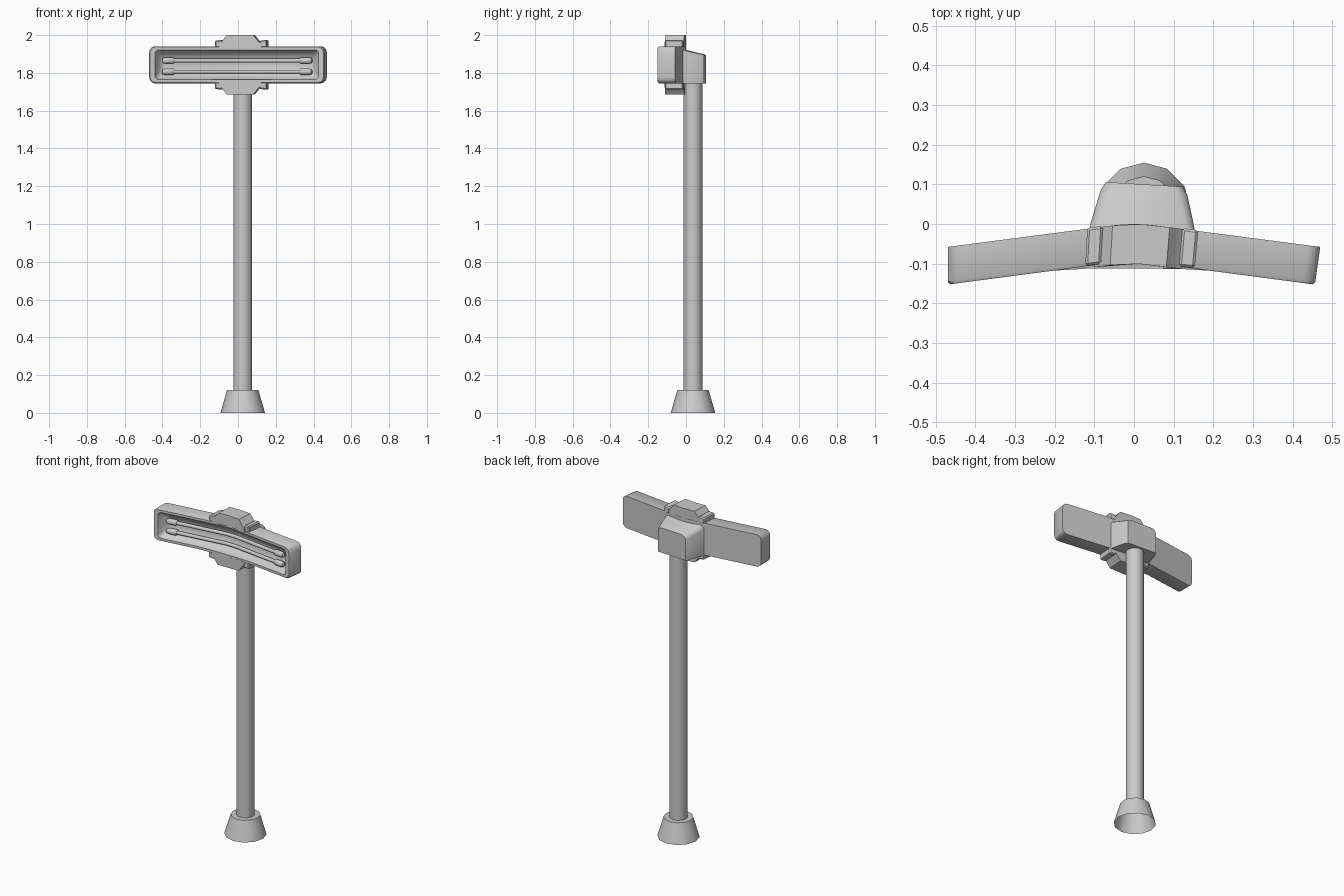
import bpy, bmesh, math

if "Cube" in bpy.data.objects:
    bpy.data.objects.remove(bpy.data.objects["Cube"])

CX, CY = 0.025, 0.037      # pole axis
ZC = 1.843                 # lamp head centre height


def bend(u, v, z):
    """u runs along the head, v runs from its back towards the front."""
    a = abs(u)
    y = -0.13 * u * u / 0.1 if a < 0.05 else -0.13 * (a - 0.025)
    y -= v
    if v > 0.09 and z < 1.77 and a < 0.2:
        y = min(y, -0.112)
    return (u - v * (0.07 + 0.15 * u), y, z)


def make(name, verts, faces, angle=35, bevel=0):
    me = bpy.data.meshes.new(name)
    me.from_pydata(verts, [], faces)
    bm = bmesh.new()
    bm.from_mesh(me)
    bmesh.ops.recalc_face_normals(bm, faces=bm.faces)
    if bevel:
        bmesh.ops.bevel(bm, geom=list(bm.edges), offset=bevel, segments=1, affect='EDGES')
    bm.to_mesh(me)
    bm.free()
    ob = bpy.data.objects.new(name, me)
    bpy.context.collection.objects.link(ob)
    bpy.ops.object.select_all(action='DESELECT')
    ob.select_set(True)
    bpy.context.view_layer.objects.active = ob
    bpy.ops.object.shade_smooth_by_angle(angle=math.radians(angle))
    return ob


def loft(name, rings, caps=(True, True), strip=False, **kw):
    """Skin equal-length closed rings; strip caps pair the two halves of a ring."""
    n = len(rings[0])
    verts = [p for r in rings for p in r]
    faces = [(k * n + i, k * n + (i + 1) % n, (k + 1) * n + (i + 1) % n, (k + 1) * n + i)
             for k in range(len(rings) - 1) for i in range(n)]
    for on, base in zip(caps, (0, (len(rings) - 1) * n)):
        if on and strip:
            faces += [(base + i, base + i + 1, base + n - 2 - i, base + n - 1 - i)
                      for i in range(n // 2 - 1)]
        elif on:
            faces.append(tuple(range(base, base + n)))
    return make(name, verts, faces, **kw)


def rounded(hx, hz, r, v):
    """Rounded rectangle outline, bent along the head."""
    arc = [math.radians(d) for d in (0, 30, 60, 90)]
    left = [(-hx + r - r * math.cos(t), hz - r + r * math.sin(t)) for t in arc]
    mid = [(u, hz) for u in (-0.2, -0.1, -0.05, -0.025, 0, 0.025, 0.05, 0.1, 0.2)]
    top = left + mid + [(-u, z) for u, z in reversed(left)]
    pts = top + [(u, -z) for u, z in reversed(top)]
    return [bend(u, v, ZC + z) for u, z in pts]


def circle(r, z, n):
    return [(CX + r * math.sin(2 * math.pi * i / n), CY + r * math.cos(2 * math.pi * i / n), z)
            for i in range(n)]


# hollow base and pole
loft("base", [circle(0.118, 0, 12), circle(0.083, 0.12, 12), circle(0.045, 0.12, 12)],
     caps=(False, False))
loft("pole", [circle(0.05, 0.105, 16), circle(0.05, 1.76, 16)])

# curved lamp head: outer shell, rim and concave reflector
loft("lamp_head", [rounded(0.47, 0.098, 0.03, 0.0),
                   rounded(0.47, 0.098, 0.03, 0.088),
                   rounded(0.465, 0.094, 0.028, 0.095),
                   rounded(0.44, 0.079, 0.02, 0.095),
                   rounded(0.432, 0.074, 0.018, 0.08),
                   rounded(0.415, 0.05, 0.015, 0.05),
                   rounded(0.40, 0.018, 0.01, 0.038)], strip=True)


# heating tubes with end sockets
def rod(name, z, stations, n=10):
    loft(name, [[bend(u, 0.066 + r * math.cos(2 * math.pi * i / n),
                      z + r * math.sin(2 * math.pi * i / n)) for i in range(n)]
                for u, r in stations], angle=40)


for label, z in (("upper", 1.865), ("lower", 1.806)):
    rod(label + "_tube", z, [(u, 0.011) for u in
                             (-0.36, -0.2, -0.1, -0.05, -0.025, 0, 0.025, 0.05, 0.1, 0.2, 0.36)])
    for side, s in (("left", -1), ("right", 1)):
        rod(label + "_socket_" + side, z,
            [(s * u, r) for u, r in ((0.335, 0.013), (0.342, 0.018), (0.385, 0.018),
                                     (0.398, 0.014), (0.402, 0.007))])

# brackets above and below the head, with side lugs
for label, s in (("top", 1), ("bottom", -1)):
    half = [(0.112, 0.09), (0.112, 0.112), (0.098, 0.124), (0.072, 0.157)]
    prof = [(-w, h) for w, h in half] + [(0, 0.157)] + [(w, h) for w, h in reversed(half)] + [(0, 0.09)]
    loft(label + "_bracket", [[bend(0.018 + w, v, ZC + s * h) for w, h in prof]
                              for v in (0.0, 0.1)], angle=20)
    for side, c in (("left", -0.098), ("right", 0.142)):
        loft(label + "_lug_" + side,
             [[bend(c + dx, v, ZC + s * h) for dx, h in
               ((-0.02, 0.09), (-0.02, 0.128), (0.02, 0.132), (0.02, 0.09))]
              for v in (-0.002, 0.094)], angle=20, bevel=0.006)


# rear housing joining pole and head, turned slightly
def housing(y, hw, top, c):
    zb, cx, t = 1.743, 0.022, -0.06
    pts = [(-hw, zb), (-hw, top - c), (-hw + c * 0.35, top - c * 0.35), (-hw + c, top),
           (hw - c, top), (hw - c * 0.35, top - c * 0.35), (hw, top - c), (hw, zb)]
    return [(cx + x - y * t * 0.7, y + x * t, z) for x, z in pts]


loft("rear_housing", [housing(-0.03, 0.137, 1.928, 0.02), housing(0.02, 0.125, 1.915, 0.022),
                      housing(0.08, 0.109, 1.901, 0.024), housing(0.1, 0.097, 1.895, 0.024)],
     angle=40)
